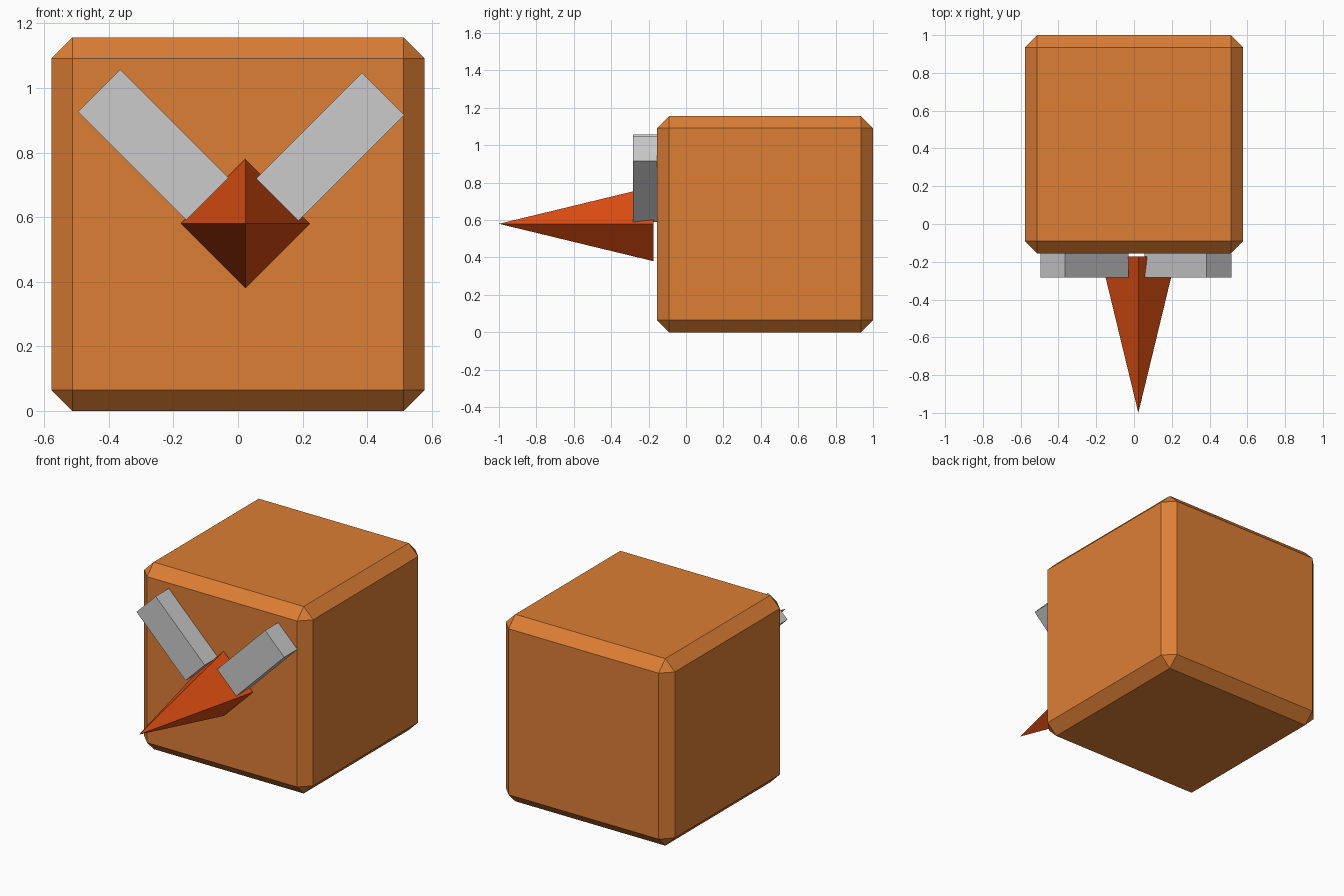
import bpy
from math import radians

if "Cube" in bpy.data.objects:
    bpy.data.objects.remove(bpy.data.objects["Cube"])


def paint(obj, name, rgb):
    mat = bpy.data.materials.new(name)
    mat.diffuse_color = (*rgb, 1)
    mat.use_nodes = True
    mat.node_tree.nodes["Principled BSDF"].inputs["Base Color"].default_value = mat.diffuse_color
    obj.data.materials.append(mat)


def box(name, size, loc, tilt=0):
    bpy.ops.mesh.primitive_cube_add(size=1, location=loc)
    obj = bpy.context.object
    obj.name = name
    obj.scale = size
    bpy.ops.object.transform_apply(location=False, rotation=False, scale=True)
    obj.rotation_euler.y = radians(tilt)
    return obj


# Chamfered block head
head = box("head", (1.156, 1.156, 1.156), (0, 0.422, 0.578))
bevel = head.modifiers.new("chamfer", 'BEVEL')
bevel.width = 0.065
bevel.segments = 1
paint(head, "orange", (0.72, 0.21, 0.035))

# Four-sided pointed nose facing forward
bpy.ops.mesh.primitive_cone_add(vertices=4, radius1=0.2, radius2=0, depth=0.827,
                                location=(0.023, -0.5865, 0.58),
                                rotation=(radians(90), 0, 0))
nose = bpy.context.object
nose.name = "nose"
paint(nose, "red_orange", (0.72, 0.075, 0.006))

# Slanted eyebrows
for name, length, x, z, tilt in (("left_brow", 0.474, -0.262, 0.8245, 45),
                                 ("right_brow", 0.463, 0.286, 0.818, -45)):
    box(name, (length, 0.128, 0.185), (x, -0.22, z), tilt)
